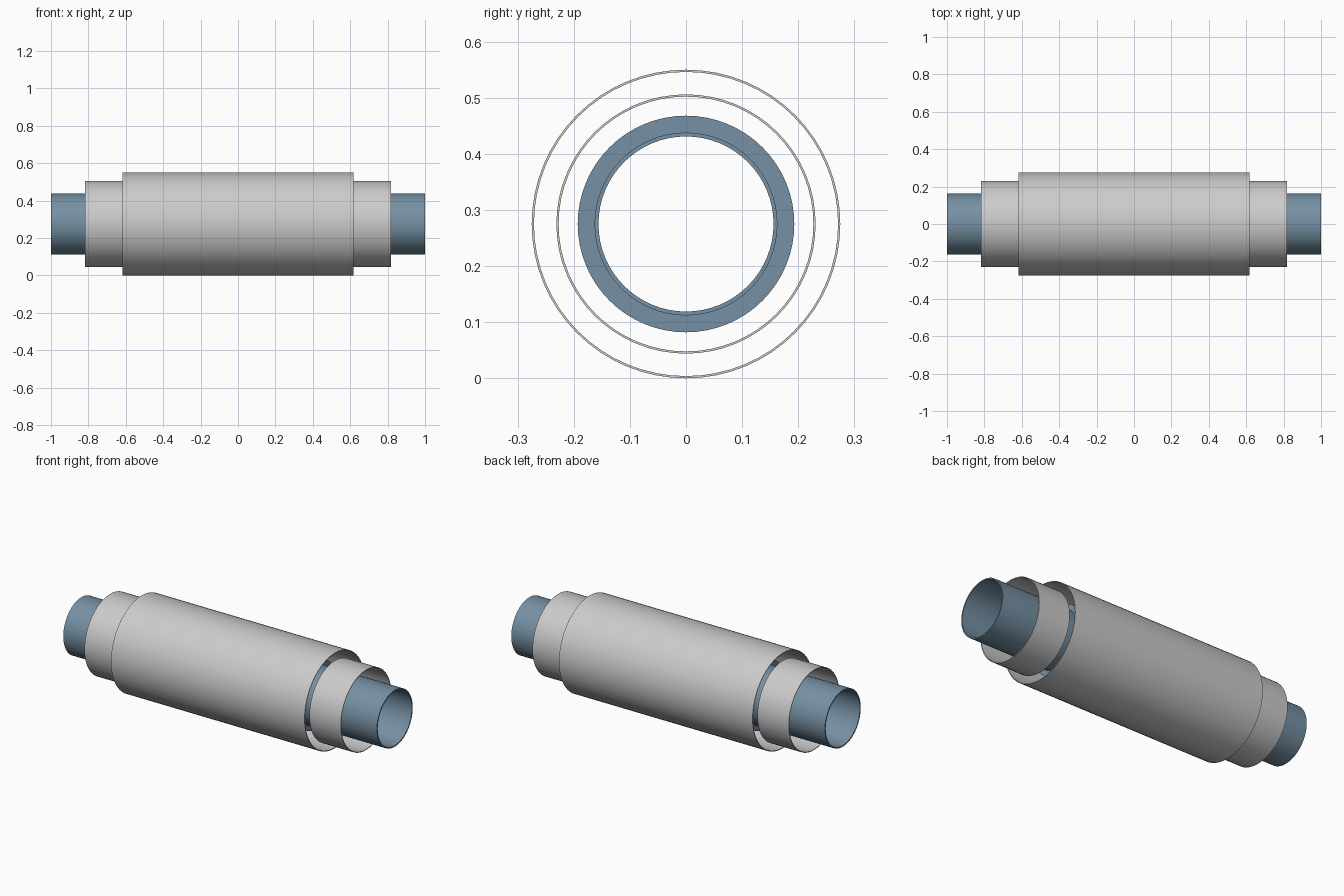
import bpy, bmesh
from math import sin, cos, tau, radians

if "Cube" in bpy.data.objects:
    bpy.data.objects.remove(bpy.data.objects["Cube"])

AXIS_Z = 0.275
SIDES = 64

blue = bpy.data.materials.new("blue_steel")
blue.diffuse_color = (0.18, 0.28, 0.37, 1)
blue.use_nodes = True
blue.node_tree.nodes["Principled BSDF"].inputs["Base Color"].default_value = blue.diffuse_color


def tube(name, x0, x1, outer, inner, material=None):
    """Open hollow tube along x: a closed rectangular section swept round the axis."""
    bm = bmesh.new()
    section = [(x0, outer), (x1, outer), (x1, inner), (x0, inner)]
    rings = [[bm.verts.new((x, r * sin(tau * i / SIDES), r * cos(tau * i / SIDES)))
              for i in range(SIDES)] for x, r in section]
    for k in range(4):
        a, b = rings[k], rings[(k + 1) % 4]
        for i in range(SIDES):
            j = (i + 1) % SIDES
            bm.faces.new((a[i], b[i], b[j], a[j]))
    bmesh.ops.recalc_face_normals(bm, faces=bm.faces)
    mesh = bpy.data.meshes.new(name)
    bm.to_mesh(mesh)
    bm.free()
    obj = bpy.data.objects.new(name, mesh)
    obj.location.z = AXIS_Z
    bpy.context.collection.objects.link(obj)
    if material:
        mesh.materials.append(material)
    bpy.ops.object.select_all(action='DESELECT')
    obj.select_set(True)
    bpy.context.view_layer.objects.active = obj
    bpy.ops.object.shade_smooth_by_angle(angle=radians(30))
    return obj


# Through pipe and the thicker sleeve hidden around its middle
tube("inner_pipe", -1.0, 1.0, 0.163, 0.156, blue)
tube("core_sleeve", -0.5, 0.5, 0.193, 0.163, blue)

# Outer casing and the narrower collar at each end
tube("outer_casing", -0.617, 0.617, 0.275, 0.271)
tube("left_collar", -0.817, -0.617, 0.231, 0.227)
tube("right_collar", 0.617, 0.817, 0.231, 0.227)
